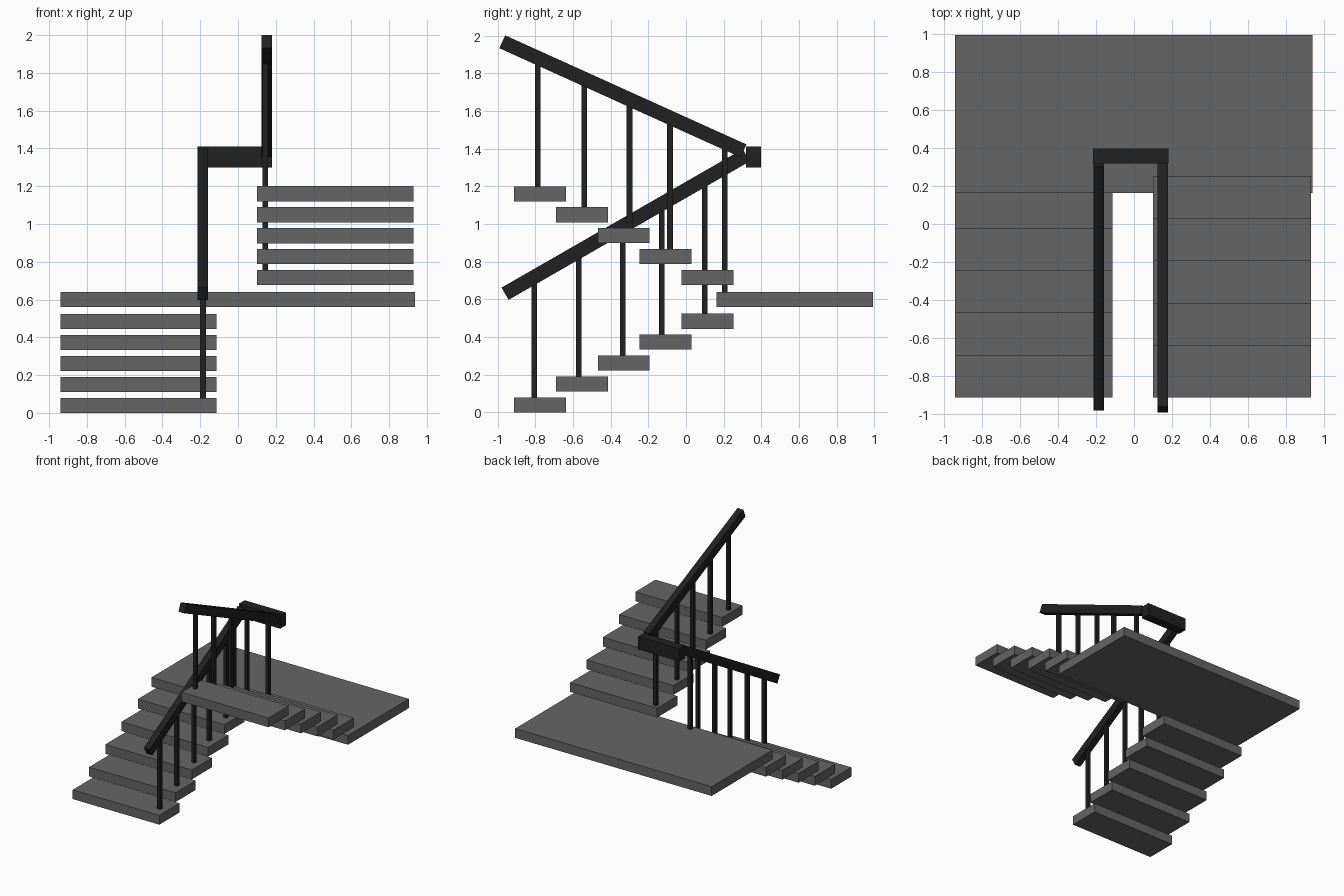
import bpy
import math
from mathutils import Vector

if "Cube" in bpy.data.objects:
    bpy.data.objects.remove(bpy.data.objects["Cube"], do_unlink=True)


def material(name, value):
    mat = bpy.data.materials.new(name)
    mat.use_nodes = True
    colour = (value, value, value, 1)
    mat.diffuse_color = colour
    mat.node_tree.nodes["Principled BSDF"].inputs["Base Color"].default_value = colour
    return mat


stone = material("grey stone", 0.13)
metal = material("black metal", 0.015)


def box(name, low, high, mat, tilt=0):
    """Box between two corners, optionally tilted about x."""
    low, high = Vector(low), Vector(high)
    bpy.ops.mesh.primitive_cube_add(size=1, location=(low + high) / 2)
    obj = bpy.context.object
    obj.name = name
    obj.scale = high - low
    obj.rotation_euler.x = tilt
    obj.data.materials.append(mat)
    return obj


def rail(name, x, start, end, width=0.055, depth=0.075):
    """Sloping handrail between two (y, z) centre points."""
    start, end = Vector(start), Vector(end)
    mid, run = (start + end) / 2, end - start
    half = Vector((width, run.length, depth)) / 2
    centre = Vector((x, mid.x, mid.y))
    return box(name, centre - half, centre + half, metal, math.atan2(run.y, run.x))


def post(name, x, y, bottom, start, end, r=0.015):
    """Baluster from a tread up into the handrail above it."""
    top = start[1] + (y - start[0]) * (end[1] - start[1]) / (end[0] - start[0])
    box(name, (x - r, y - r, bottom), (x + r, y + r, top - 0.02), metal)


THICK, RISE, GOING, DEPTH = 0.08, 0.111, 0.222, 0.275
FRONT = -0.912

# Treads: the lower flight climbs to the back, the upper one returns to the front
for i in range(5):
    y = FRONT + i * GOING
    z = i * RISE
    box(f"lower_tread_{i + 1}", (-0.94, y, z), (-0.113, y + DEPTH, z + THICK), stone)
    z = 1.12 - i * RISE
    box(f"upper_tread_{5 - i}", (0.10, y, z), (0.93, y + DEPTH, z + THICK), stone)

# Landing
box("landing", (-0.94, 0.163, 0.56), (0.937, 0.992, 0.64), stone)

# Handrails and the level piece joining them
lower_line = ((-0.96, 0.63), (0.32, 1.365))
upper_line = ((-0.975, 1.967), (0.305, 1.388))
rail("lower_handrail", -0.186, *lower_line)
rail("upper_handrail", 0.152, *upper_line)
box("handrail_connector", (-0.215, 0.318, 1.30), (0.18, 0.398, 1.41), metal)

# Balusters, one per tread, plus one standing on the landing
for i, y in enumerate((-0.805, -0.57, -0.335, -0.128, 0.10)):
    post(f"lower_baluster_{i + 1}", -0.185, y, i * RISE + THICK, *lower_line)
post("landing_baluster", -0.185, 0.205, 0.64, *lower_line)
for i, y in enumerate((-0.787, -0.54, -0.30, -0.085, 0.205)):
    post(f"upper_baluster_{5 - i}", 0.145, y, 1.20 - i * RISE, *upper_line)
